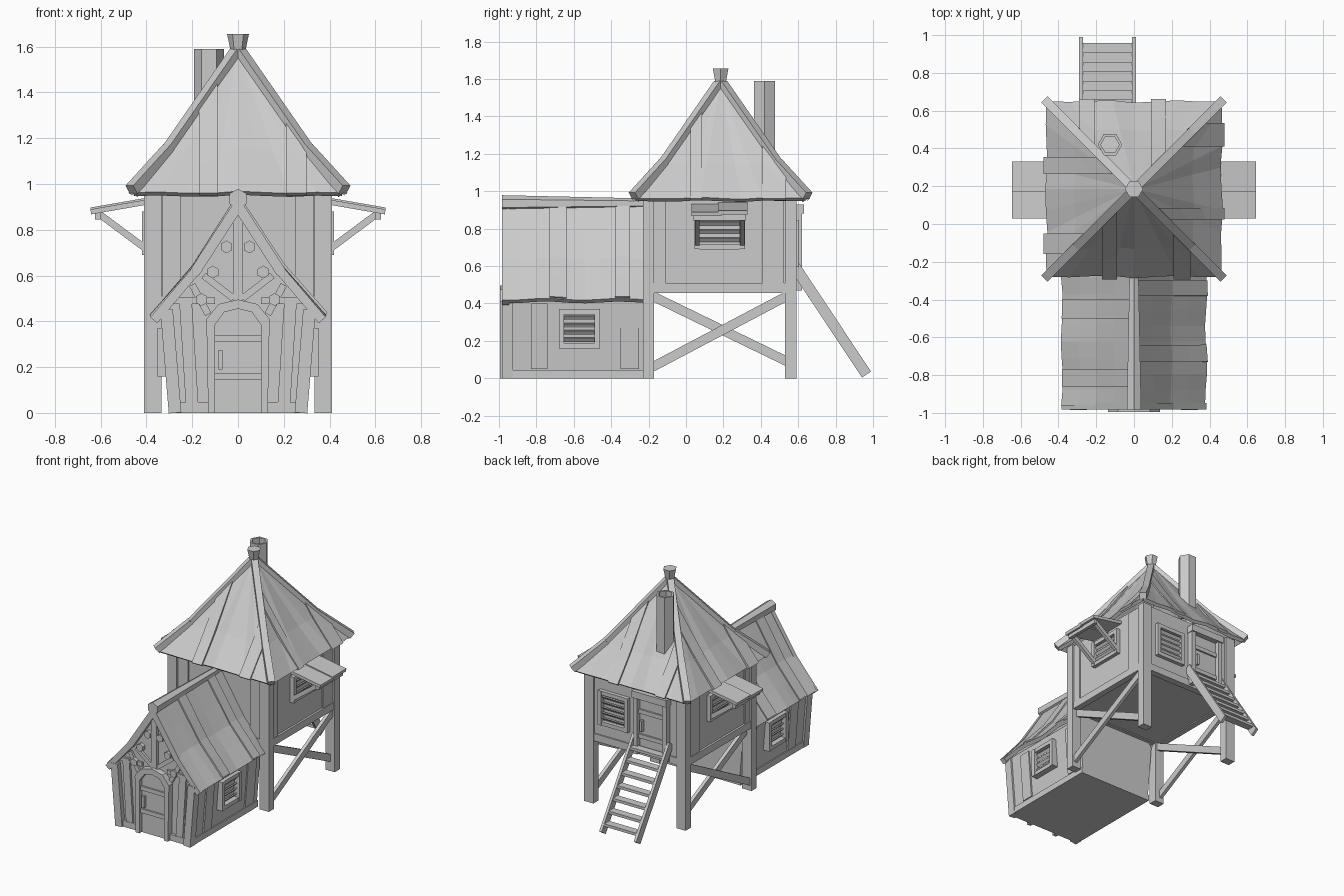
import bpy, bmesh, math
from mathutils import Matrix, Vector

cube = bpy.data.objects.get("Cube")
if cube:
    bpy.data.objects.remove(cube)

GREY = (0.6, 0.6, 0.6, 1)
mat = bpy.data.materials.new("plain_grey")
mat.use_nodes = True
mat.diffuse_color = GREY
mat.node_tree.nodes["Principled BSDF"].inputs["Base Color"].default_value = GREY
CY = 0.185  # middle of the upper house along y
I = Matrix()


def finish(name, bm, thick=0):
    me = bpy.data.meshes.new(name)
    if not thick:
        bmesh.ops.recalc_face_normals(bm, faces=bm.faces)
    bm.to_mesh(me)
    bm.free()
    me.materials.append(mat)
    ob = bpy.data.objects.new(name, me)
    bpy.context.collection.objects.link(ob)
    if thick:
        mod = ob.modifiers.new("thickness", "SOLIDIFY")
        mod.thickness, mod.offset = thick, 0


def box(name, x, y, z, m=I):
    bm = bmesh.new()
    mid = Matrix.Translation([(a + b) / 2 for a, b in (x, y, z)])
    size = Matrix.Diagonal([abs(b - a) for a, b in (x, y, z)] + [1])
    bmesh.ops.create_cube(bm, size=1, matrix=m @ mid @ size)
    finish(name, bm)


def beam(name, p, q, w, h, side=(0, 1, 0), m=I):
    """Bar from p to q, w wide along side and h deep across it."""
    p, q, s = Vector(p), Vector(q), Vector(side)
    d = q - p
    s = (s - d * (s.dot(d) / d.length_squared)).normalized()
    n = d.normalized().cross(s)
    t = Matrix((s * w, n * h, d)).transposed().to_4x4()
    bm = bmesh.new()
    bmesh.ops.create_cube(bm, size=1, matrix=m @ Matrix.Translation((p + q) / 2) @ t)
    finish(name, bm)


def prism(name, pts, y0, y1, m=I):
    """Outline in x and z, pushed along y."""
    bm = bmesh.new()
    f = bm.faces.new([bm.verts.new(m @ Vector((x, y0, z))) for x, z in pts])
    new = bmesh.ops.extrude_face_region(bm, geom=[f])["geom"]
    bmesh.ops.translate(bm, vec=m.to_3x3() @ Vector((0, y1 - y0, 0)),
                        verts=[v for v in new if isinstance(v, bmesh.types.BMVert)])
    finish(name, bm)


def hexagon(name, loc, r1, r2, depth, rot, caps=True, thick=0):
    bm = bmesh.new()
    bmesh.ops.create_cone(bm, cap_ends=caps, segments=6, radius1=r1, radius2=r2,
                          depth=depth, matrix=Matrix.Translation(loc) @ rot)
    finish(name, bm, thick)


def sheet(name, f, nu, nv, thick):
    bm = bmesh.new()
    g = [[bm.verts.new(f(i / nu, j / nv)) for j in range(nv + 1)] for i in range(nu + 1)]
    for i in range(nu):
        for j in range(nv):
            bm.faces.new((g[i][j], g[i + 1][j], g[i + 1][j + 1], g[i][j + 1]))
    bmesh.ops.remove_doubles(bm, verts=bm.verts, dist=0.0005)
    finish(name, bm, thick)


def turned(x, y, z, deg):
    return Matrix.Translation((x, y, z)) @ Matrix.Rotation(math.radians(deg), 4, "Z")


def window(name, m, w, h, slats, d=0.03):
    """Louvred window; the local front is -y, the origin is its centre."""
    w, h, t = w / 2, h / 2, 0.028
    for s in (-1, 1):
        box(name + "_jamb", (s * w, s * (w - t)), (-d, 0.02), (-h, h), m)
        box(name + "_rail", (t - w, w - t), (-d * 0.9, 0.02), (s * h, s * (h - t)), m)
    for i in range(slats):
        z = -h + t + (i + 0.5) * 2 * (h - t) / slats
        beam(name + "_slat", (t - w, -0.012, z), (w - t, -0.012, z), 0.008, 0.024, (0, 1, 0.8), m)


def lerp(a, b, t):
    return a + (b - a) * t


# Lower house body
prism("lower_walls", [(-0.29, 0), (0.29, 0), (0.325, 0.43), (0, 0.89), (-0.325, 0.43)], -0.95, -0.2)
for s in (-1, 1):
    beam("front_corner_post", (s * 0.275, -0.955, 0), (s * 0.312, -0.955, 0.45), 0.06, 0.055)
    beam("front_stud", (s * 0.2, -0.952, 0.03), (s * 0.23, -0.952, 0.5), 0.03, 0.055)
    box("front_sill", (s * 0.13, s * 0.29), (-0.97, -0.94), (0, 0.045))
    box("side_sill", (s * 0.28, s * 0.302), (-0.93, -0.2), (0, 0.045))
    beam("wall_plank", (s * 0.297, -0.785, 0.05), (s * 0.324, -0.785, 0.4), 0.09, 0.016)
    beam("wall_plank", (s * 0.297, -0.3, 0.05), (s * 0.324, -0.3, 0.4), 0.1, 0.012)
    window("lower_window", turned(s * 0.312, -0.57, 0.265, s * 90), 0.22, 0.21, 4, 0.04)
    # Gable timbers and pegs
    beam("gable_brace", (s * 0.02, -0.952, 0.5), (s * 0.15, -0.952, 0.6), 0.03, 0.03)
    beam("gable_brace", (s * 0.13, -0.952, 0.43), (s * 0.2, -0.952, 0.56), 0.03, 0.03)
    box("gable_tie", (s * 0.1, s * 0.3), (-0.965, -0.94), (0.475, 0.505))
    for x, z in ((0.05, 0.725), (0.11, 0.615), (0.16, 0.495)):
        hexagon("gable_peg", (s * x, -0.955, z), 0.028, 0.028, 0.045, Matrix.Rotation(math.pi / 2, 4, "X"))
    # Boards along the gable edge
    beam("barge_board", (0, -0.965, 0.905), (s * 0.19, -0.965, 0.612), 0.035, 0.045)
    beam("barge_board", (s * 0.185, -0.965, 0.62), (s * 0.368, -0.965, 0.405), 0.035, 0.04)
box("gable_king_post", (-0.022, 0.022), (-0.97, -0.94), (0.48, 0.87))

# Arched front door
outer = [(0.13, 0), (0.138, 0.41), (0.085, 0.475), (0, 0.495)]
inner = [(0.1, 0), (0.1, 0.385), (0.06, 0.44), (0, 0.455)]


def arch(pts):
    return pts + [(-x, z) for x, z in pts[-2::-1]]


prism("door_frame", arch(outer) + arch(inner)[::-1], -0.995, -0.94)
prism("front_door", arch(inner), -0.968, -0.94)
for z in (0.16, 0.325):
    box("door_batten", (-0.1, 0.1), (-0.98, -0.96), (z - 0.015, z + 0.015))
box("door_handle", (-0.085, -0.067), (-0.99, -0.96), (0.19, 0.275))


# Lower roof: two bent slopes with raised planks
def low_roof(s, y0, y1, lift=0.0):
    def f(u, v):
        y = lerp(y0, y1, u)
        x = 0.372 * v
        z = 0.92 - x * 1.56 if v <= 0.5 else 0.63 - (x - 0.186) * 1.16
        wave = v * math.sin(y * 16 + s)
        return Vector((s * (x + lift * 0.5 + 0.006 * wave), y, z + lift + 0.005 * wave))
    return f


for s, planks in ((1, ((-0.73, -0.64), (-0.38, -0.3))), (-1, ((-0.86, -0.77), (-0.5, -0.4)))):
    sheet("lower_roof", low_roof(s, -0.962, -0.2), 9, 4, 0.026)
    for a, b in planks:
        sheet("lower_roof_plank", low_roof(s, a, b, 0.013), 1, 4, 0.018)
hexagon("ridge_beam", (0, -0.59, 0.935), 0.026, 0.044, 0.79, Matrix.Rotation(math.pi / 2, 4, "X"))

# Upper house body on stilts
box("upper_walls", (-0.39, 0.39), (-0.21, 0.575), (0.465, 0.97))
for s in (-1, 1):
    for y in (-0.2, 0.56):
        box("stilt_post", (s * 0.335, s * 0.41), (y - 0.03, y + 0.03), (0, 0.97))
        box("floor_beam", (-0.4, 0.4), (y - 0.025, y + 0.025), (0.457, 0.51))
    box("side_floor_beam", (s * 0.36, s * 0.405), (-0.2, 0.56), (0.457, 0.51))
    for a, b in ((-0.19, -0.11), (0.41, 0.525)):
        box("upper_plank", (s * 0.38, s * 0.4), (a, b), (0.5, 0.96))
    box("front_plank", (s * 0.25, s * 0.33), (-0.22, -0.2), (0.5, 0.96))
    beam("cross_brace", (s * 0.385, -0.18, 0.06), (s * 0.385, 0.54, 0.44), 0.025, 0.05, (1, 0, 0))
    beam("cross_brace", (s * 0.362, -0.18, 0.44), (s * 0.362, 0.54, 0.09), 0.025, 0.05, (1, 0, 0))
    # Side windows and their awnings
    window("upper_window", turned(s * 0.39, 0.18, 0.785, s * 90), 0.27, 0.19, 3)
    for a, b, lift in ((0.03, 0.19, 0), (0.17, 0.33, 0.008)):
        beam("awning_board", (s * 0.39, (a + b) / 2, 0.922 + lift), (s * 0.643, (a + b) / 2, 0.878 + lift), b - a, 0.022)
    box("awning_rail", (s * 0.6, s * 0.625), (0.04, 0.32), (0.845, 0.875))
    for y in (0.06, 0.3):
        beam("awning_strut", (s * 0.4, y, 0.715), (s * 0.615, y, 0.875), 0.025, 0.03)


# Upper roof: four slopes, planks and hip beams
def roof_z(h):
    return lerp(1.575, 1.14, h / 0.303) if h < 0.303 else lerp(1.14, 0.955, (h - 0.303) / 0.152)


def slope(k):
    m = turned(0, CY, 0, 90 * k)

    def f(u, t):
        h = 0.455 * (1 - t)
        x = (2 * u - 1) * h
        w = (1 - t) * math.sin(u * 15 + k * 2) * math.sin(math.pi * u)
        return m @ Vector((x, -h - 0.008 * w, roof_z(h) + 0.006 * w))
    return f


def roof_plank(k, a, b):
    m = turned(0, CY, 0, 90 * k)

    def f(u, t):
        x = lerp(a, b, u)
        h = lerp(0.463, abs(x) + 0.01, t)
        return m @ Vector((x, -h - 0.008, roof_z(h) + 0.01))
    return f


strips = (((-0.17, -0.09), (0.21, 0.3)), ((-0.16, -0.1), (0.225, 0.35)),
          ((-0.17, -0.09), (0.21, 0.29)), ((-0.17, -0.08), (0.235, 0.345)))
for k in range(4):
    sheet("upper_roof", slope(k), 8, 3, 0.024)
    for a, b in strips[k]:
        sheet("upper_roof_plank", roof_plank(k, a, b), 1, 3, 0.018)
    m = turned(0, CY, 0, 90 * k)
    beam("hip_beam", (0.01, -0.01, 1.575), (0.305, -0.305, 1.15), 0.045, 0.04, (1, 1, 0), m)
    beam("hip_beam", (0.3, -0.3, 1.156), (0.465, -0.465, 0.975), 0.048, 0.044, (1, 1, 0), m)
quarter = Matrix.Rotation(math.pi / 2, 4, "Z")
hexagon("roof_finial", (0, CY, 1.613), 0.03, 0.048, 0.085, quarter)
hexagon("chimney", (-0.127, 0.42, 1.34), 0.057, 0.057, 0.5, quarter, False, 0.016)

# Back door, back window and ladder
m = turned(-0.14, 0.575, 0, 180)
for s in (-1, 1):
    box("back_door_jamb", (s * 0.1, s * 0.135), (-0.045, 0.01), (0.47, 0.93), m)
    beam("ladder_rail", (-0.14 + s * 0.14, 0.58, 0.6), (-0.14 + s * 0.14, 0.965, 0.02), 0.02, 0.058, (1, 0, 0))
box("back_door_lintel", (-0.14, 0.14), (-0.055, 0.01), (0.88, 0.93), m)
box("back_door", (-0.1, 0.1), (-0.015, 0.01), (0.48, 0.89), m)
for z in (0.6, 0.78):
    box("back_door_batten", (-0.1, 0.1), (-0.028, 0), (z - 0.015, z + 0.015), m)
box("back_door_handle", (-0.085, -0.067), (-0.04, 0), (0.64, 0.72), m)
window("back_window", turned(0.17, 0.575, 0.72, 180), 0.24, 0.25, 5)
for i in range(7):
    y, z = lerp(0.63, 0.93, i / 6), lerp(0.52, 0.075, i / 6)
    box("ladder_step", (-0.275, -0.005), (y - 0.028, y + 0.028), (z - 0.01, z + 0.01))
